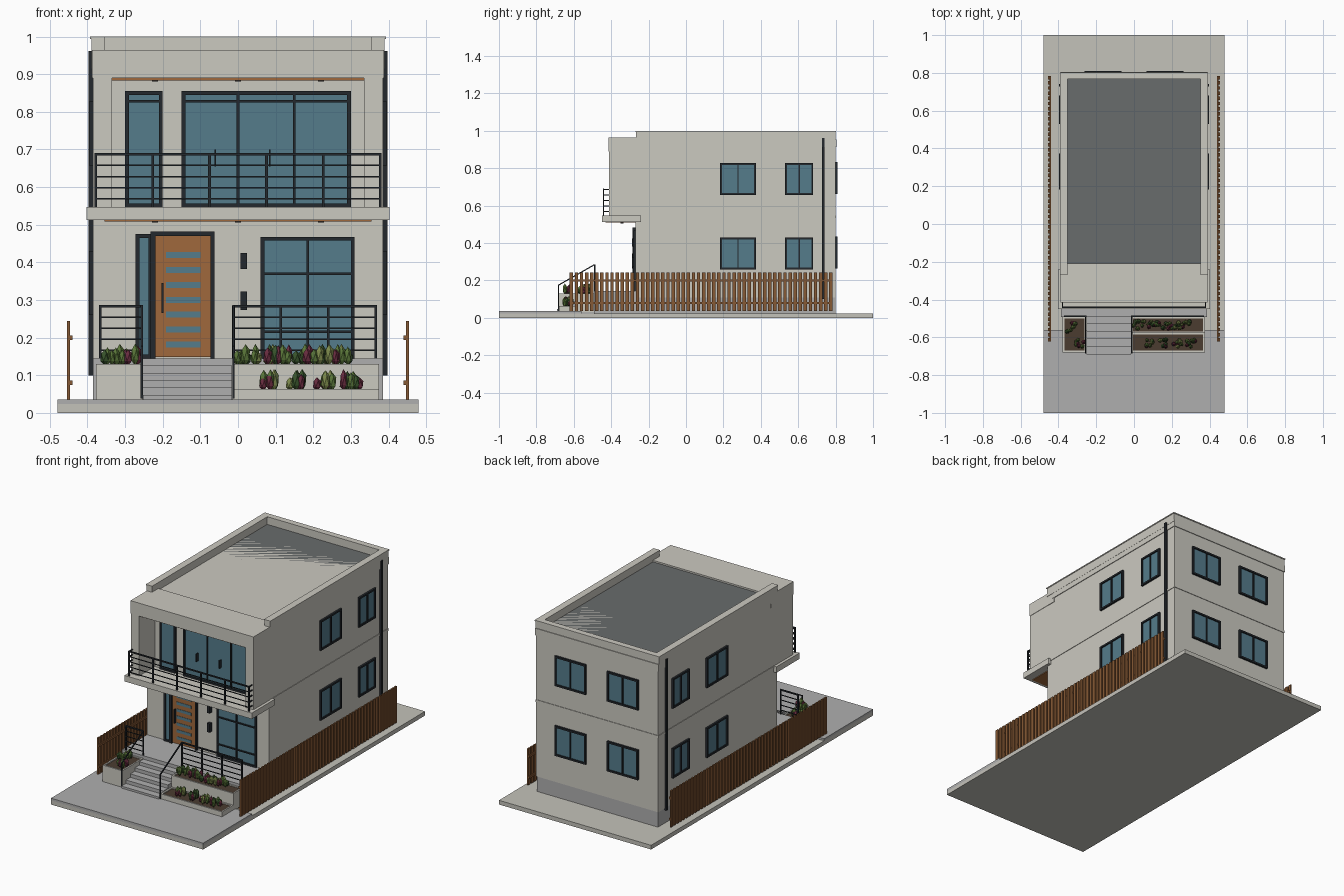
import bpy, bmesh, random
from mathutils import Matrix, Vector

if "Cube" in bpy.data.objects:
    bpy.data.objects.remove(bpy.data.objects["Cube"])

random.seed(4)


def mat(name, r, g, b):
    m = bpy.data.materials.new(name)
    m.diffuse_color = (r, g, b, 1)
    m.use_nodes = True
    m.node_tree.nodes["Principled BSDF"].inputs["Base Color"].default_value = m.diffuse_color
    return m


WALL = mat("render_wall", .60, .585, .53)
STONE = mat("concrete", .43, .43, .43)
PAVE = mat("ground_pale", .55, .54, .49)
GLASS = mat("glass", .09, .20, .26)
DARK = mat("dark_metal", .017, .021, .026)
WOOD = mat("timber", .35, .14, .045)
FENCE = mat("fence_timber", .24, .10, .035)
DECK = mat("roof_deck", .14, .15, .15)
SOIL = mat("soil", .07, .045, .03)
LEAVES = [mat("leaf_green", .10, .18, .04), mat("leaf_dark", .04, .09, .025),
          mat("leaf_lime", .20, .25, .07), mat("leaf_red", .14, .025, .05)]


def finish(name, bm, *mats):
    me = bpy.data.meshes.new(name)
    bm.to_mesh(me)
    bm.free()
    for m in mats:
        me.materials.append(m)
    ob = bpy.data.objects.new(name, me)
    bpy.context.collection.objects.link(ob)
    return ob


def boxes(name, m, *items):
    """One object from boxes given as x0, x1, y0, y1, z0, z1."""
    bm = bmesh.new()
    for a, b, c, d, e, f in items:
        M = Matrix.Translation(((a + b) / 2, (c + d) / 2, (e + f) / 2)) @ \
            Matrix.Diagonal((abs(b - a), abs(d - c), abs(f - e), 1))
        bmesh.ops.create_cube(bm, size=1, matrix=M)
    return finish(name, bm, m)


def bars(name, m, t, *pairs):
    """One object from square bars of thickness t between point pairs."""
    bm = bmesh.new()
    for p, q in pairs:
        p, q = Vector(p), Vector(q)
        d = q - p
        up = Vector((0, 0, 1)) if abs(d.normalized().z) < .95 else Vector((0, 1, 0))
        s = d.cross(up).normalized()
        R = Matrix((s, s.cross(d).normalized(), d.normalized())).transposed().to_4x4()
        M = Matrix.Translation((p + q) / 2) @ R @ Matrix.Diagonal((t, t, d.length + t * .8, 1))
        bmesh.ops.create_cube(bm, size=1, matrix=M)
    return finish(name, bm, m)


def window(name, face, u0, u1, z0, z1, vs=(), hs=(), t=.010):
    """Framed glazing on a wall; vs and hs are mullion positions."""
    def place(a, b, d, e, f):
        if face == "front":
            return (a, b, -.265, -.27 - d, e, f)
        if face == "back":
            return (a, b, .795, .80 + d, e, f)
        s = 1 if face == "right" else -1
        return (s * .38, s * (.385 + d), a, b, e, f)
    parts = [(u0, u0 + t, z0, z1), (u1 - t, u1, z0, z1),
             (u0, u1, z0, z0 + t), (u0, u1, z1 - t, z1)]
    parts += [(v - t / 3, v + t / 3, z0, z1) for v in vs]
    parts += [(u0, u1, h - t / 3, h + t / 3) for h in hs]
    boxes(name + "_frame", DARK, *[place(a, b, .011, e, f) for a, b, e, f in parts])
    boxes(name + "_glass", GLASS, place(u0 + .003, u1 - .003, .004, z0 + .003, z1 - .003))


# Ground slab and pavement
boxes("ground_slab", PAVE, (-.48, .48, -1, 1, 0, .024))
boxes("pavement", STONE, (-.48, .48, -1, -.56, .02, .036))

# Main body, plinth, upper canopy and side fins
boxes("plinth", STONE, (-.382, .382, -.268, .798, .02, .115))
boxes("house_body", WALL, (-.385, .385, -.27, .80, .11, .95))
boxes("side_fins", WALL, *[(s * .335, s * .386, -.412, -.26, .53, .93) for s in (-1, 1)])
boxes("canopy", WALL, (-.388, .388, -.415, -.21, .89, .964))
boxes("canopy_soffit", WOOD, (-.335, .335, -.405, -.27, .884, .892))
boxes("balcony_slab", WALL, (-.402, .402, -.45, -.24, .513, .547))
boxes("balcony_soffit", WOOD, (-.355, .355, -.43, -.27, .509, .515))
boxes("soffit_lights", DARK, *[(x - .008, x + .008, -.35, -.334, z, z + .006)
                               for z in (.506, .881) for x in (-.22, 0, .22)])
boxes("roof_deck", DECK, (-.358, .358, -.21, .772, .945, .955))
boxes("parapet", WALL, (-.39, -.355, -.268, .80, .945, .996),
      (.355, .39, -.268, .80, .945, .996), (-.39, .39, .77, .80, .945, .996))
boxes("parapet_cap", WALL, (-.393, -.353, -.27, .803, .994, 1.0),
      (.353, .393, -.27, .803, .994, 1.0), (-.393, .393, .768, .803, .994, 1.0))
boxes("wall_bands", WALL, (-.389, .389, -.22, .804, .915, .955),
      (-.388, .388, -.24, .803, .535, .548))

# Downpipes at the rear corners
boxes("downpipes", DARK, *[(s * .384, s * .397, .727, .741, .10, .962) for s in (-1, 1)])

# Windows on both sides and the back
for z, level in ((.26, "lower"), (.658, "upper")):
    for side in ("left", "right"):
        window(f"{side}_{level}_window_wide", side, .183, .373, z, z + .17, (.278,))
        window(f"{side}_{level}_window_narrow", side, .53, .68, z, z + .17, (.605,))
    for s, lab in ((-1, "a"), (1, "b")):
        window(f"back_{level}_window_{lab}", "back", min(s * .067, s * .263),
               max(s * .067, s * .263), z + .004, z + .175, (s * .165,))

# Front windows
window("balcony_window_narrow", "front", -.30, -.20, .547, .855, (), (.828,))
window("balcony_doors", "front", -.15, .30, .547, .855, (0, .15), (.828,))
boxes("balcony_door_handles", DARK, *[(x - .002, x + .002, -.293, -.27, .655, .70)
                                      for x in (-.06, .085)])
window("front_window", "front", .06, .31, .145, .468, (.185,), (.37, .215))
window("door_sidelight", "front", -.272, -.228, .145, .475)

# Front door with glazed slots
boxes("door_frame", DARK, (-.232, -.219, -.285, -.26, .145, .482),
      (-.073, -.062, -.285, -.26, .145, .482), (-.232, -.062, -.285, -.26, .47, .482))
boxes("front_door", WOOD, (-.22, -.072, -.277, -.26, .148, .471))
boxes("door_slots", GLASS, *[(-.192, -.10, -.279, -.27, .174 + i * .0395, .19 + i * .0395)
                             for i in range(7)])
boxes("door_handle", DARK, (-.203, -.198, -.29, -.277, .265, .345))
boxes("wall_lamp_and_letterbox", DARK, (.007, .024, -.29, -.27, .382, .425),
      (.007, .024, -.29, -.27, .273, .323))

# Porch and steps
boxes("porch", STONE, (-.386, .386, -.492, -.26, .02, .145))
boxes("steps", STONE, *[(-.252, -.016, -.53 - i * .04, -.48, .03, .145 - (i + 1) * .0195)
                        for i in range(5)])


# Planters: walls, soil and faceted shrubs
def planter(name, x0, x1, y0, y1, z):
    w = .009
    boxes(name, WALL, (x0, x0 + w, y0, y1, .03, z), (x1 - w, x1, y0, y1, .03, z),
          (x0, x1, y0, y0 + w, .03, z), (x0, x1, y1 - w, y1, .03, z))
    boxes(name + "_soil", SOIL, (x0 + .004, x1 - .004, y0 + .004, y1 - .004, .03, z - .006))


def shrub(name, cx, cy, z, n=8, rx=.024, ry=.02):
    bm = bmesh.new()
    for i in range(n):
        h = random.uniform(.018, .030)
        r = random.uniform(.010, .014)
        M = Matrix.Translation((cx + random.uniform(-rx, rx), cy + random.uniform(-ry, ry),
                                z + h * .9)) @ Matrix.Diagonal((r, r, h, 1))
        old = set(bm.faces)
        bmesh.ops.create_icosphere(bm, subdivisions=1, radius=1, matrix=M)
        k = random.choices(range(4), (4, 3, 2, 2))[0]
        for f in set(bm.faces) - old:
            f.material_index = k
    finish(name, bm, *LEAVES)


planter("left_planter", -.378, -.254, -.68, -.49, .13)
planter("right_planter_upper", -.014, .375, -.578, -.49, .13)
planter("right_planter_lower", -.014, .375, -.68, -.576, .064)
for i, (x, y) in enumerate(((-.33, -.545), (-.29, -.637))):
    shrub(f"left_shrub_{i}", x, y, .128, 10, .026, .026)
for i in range(6):
    shrub(f"upper_shrub_{i}", .02 + i * .05, -.535, .128, 8)
for i, x in enumerate((.085, .15, .227, .30)):
    shrub(f"lower_shrub_{i}", x, -.63, .06, 8)


# Railings
def railing(name, x0, x1, y, z0, z1, posts, n):
    px = [x0 + (x1 - x0) * i / (posts - 1) for i in range(posts)]
    zs = [z1 - (z1 - z0) * .21 * i for i in range(1, n)]
    bars(name + "_posts", DARK, .007, ((x0, y, z1), (x1, y, z1)),
         *[((x, y, z0), (x, y, z1)) for x in px])
    bars(name + "_bars", DARK, .004, *[((x0, y, z), (x1, y, z)) for z in zs])
    return zs


zs = railing("balcony_railing", -.378, .378, -.441, .547, .687, 6, 5)
bars("balcony_railing_returns", DARK, .005,
     *[((s * .378, -.441, z), (s * .378, -.412, z)) for s in (-1, 1) for z in zs + [.687]])
railing("porch_railing_left", -.366, -.256, -.488, .145, .283, 2, 5)
railing("porch_railing_right", -.012, .366, -.488, .145, .283, 4, 5)
for x, lab in ((-.256, "left"), (-.012, "right")):
    bars(f"stair_handrail_{lab}", DARK, .006, ((x, -.682, .04), (x, -.682, .175)),
         ((x, -.682, .175), (x, -.492, .283)))

# Picket fences along both sides
for s, lab in ((-1, "left"), (1, "right")):
    boxes(f"{lab}_fence_pickets", FENCE,
          *[(s * .446, s * .454, -.622 + i * .0272, -.604 + i * .0272, .036, .244)
            for i in range(52)])
    boxes(f"{lab}_fence_rails", FENCE,
          *[(s * .440, s * .447, -.622, .783, z - .006, z + .006) for z in (.08, .20)])
